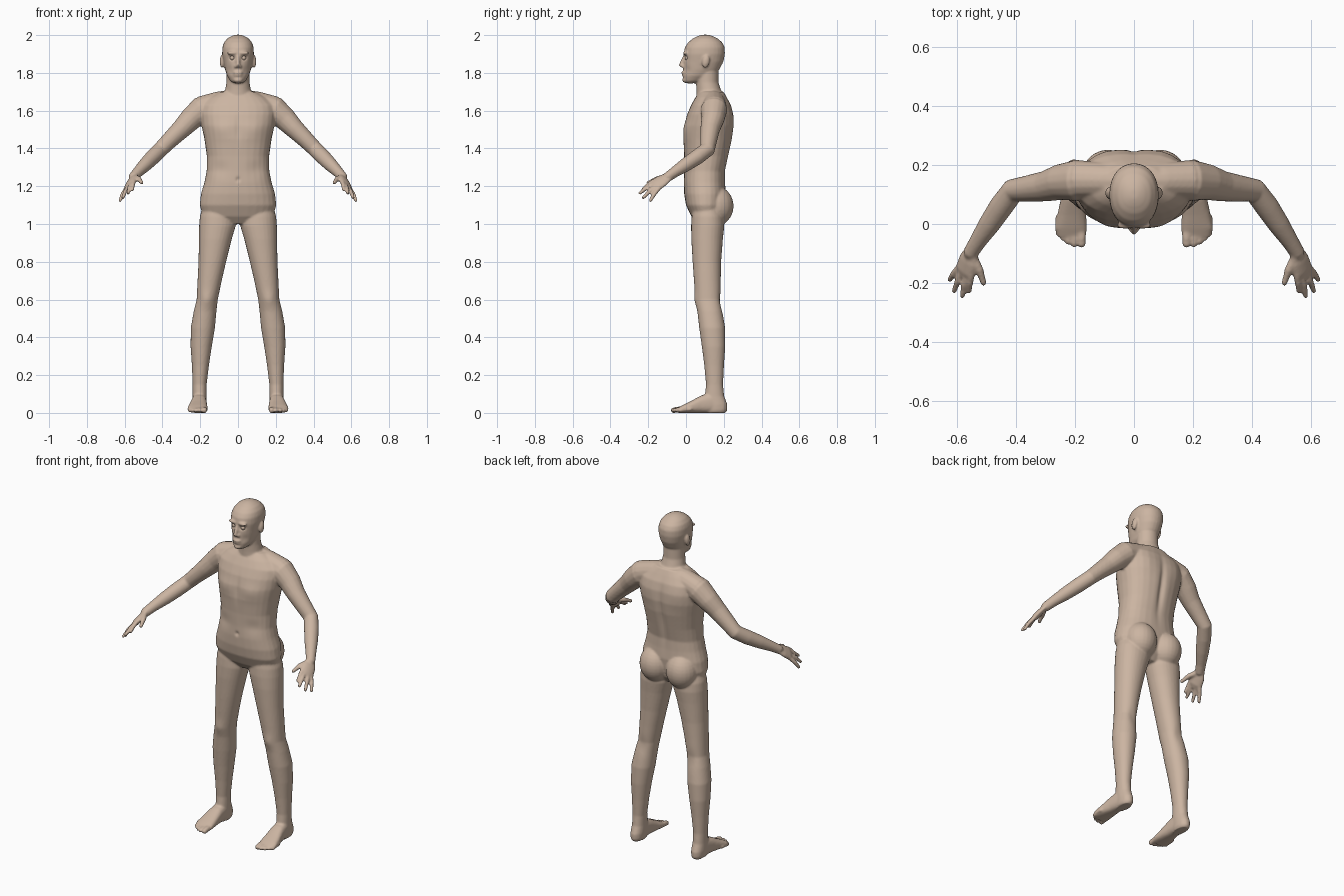
import bpy, bmesh, math
from mathutils import Vector, Matrix

bm = bmesh.new()


def skin(rings):
    """Bridge rings of points into a closed shell."""
    vs = [[bm.verts.new(p) for p in r] for r in rings]
    n = len(vs[0])
    for a, b in zip(vs, vs[1:]):
        for i in range(n):
            bm.faces.new((a[i], a[(i + 1) % n], b[(i + 1) % n], b[i]))
    bm.faces.new(vs[0][::-1])
    bm.faces.new(vs[-1])


def oval(c, u, v, p=2.0, n=28):
    pts = []
    for i in range(n):
        t = 2 * math.pi * i / n
        x, y = math.cos(t), math.sin(t)
        pts.append(c + u * math.copysign(abs(x) ** (2 / p), x) + v * math.copysign(abs(y) ** (2 / p), y))
    return pts


def stack(rows, s=1, p=2.0):
    """Horizontal sections: z, centre x, half width, front y, back y."""
    skin([oval(Vector((s * cx, (f + b) / 2, z)), Vector((w, 0, 0)), Vector((0, (b - f) / 2, 0)), p)
          for z, cx, w, f, b in rows])


def tube(pts, s=1, side=(0, 1, 0), flat=1.0):
    """Round tube along points (x, y, z, radius) with rounded ends."""
    P = [Vector((s * a, b, c)) for a, b, c, r in pts]
    R = [q[3] for q in pts]
    d0, d1 = (P[0] - P[1]).normalized(), (P[-1] - P[-2]).normalized()
    P = [P[0] + d0 * R[0] * .6] + P + [P[-1] + d1 * R[-1] * .6]
    R = [R[0] * .6] + R + [R[-1] * .6]
    rings = []
    for i, c in enumerate(P):
        t = (P[min(i + 1, len(P) - 1)] - P[max(i - 1, 0)]).normalized()
        h = Vector((s * side[0], side[1], side[2]))
        u = (h - t * h.dot(t)).normalized()
        rings.append(oval(c, u * R[i], t.cross(u) * R[i] * flat, n=16))
    skin(rings)


def blob(c, r, s=1, rot=0.0):
    m = Matrix.Translation((s * c[0], c[1], c[2])) @ Matrix.Rotation(rot, 4, 'X') @ Matrix.Diagonal((*r, 1))
    bmesh.ops.create_uvsphere(bm, u_segments=24, v_segments=16, radius=1, matrix=m)


# torso
stack([(1.0, 0, .07, .06, .16), (1.04, 0, .185, .028, .19), (1.1, 0, .203, .0, .205),
       (1.16, 0, .196, -.01, .212), (1.22, 0, .178, -.012, .208), (1.28, 0, .166, -.01, .207),
       (1.36, 0, .165, -.01, .225), (1.45, 0, .178, -.015, .245), (1.52, 0, .193, -.01, .253),
       (1.58, 0, .2, .005, .25), (1.63, 0, .195, .027, .238), (1.67, 0, .15, .05, .217),
       (1.70, 0, .095, .07, .2)], p=2.3)
# neck
stack([(1.62, 0, .1, .05, .21), (1.67, 0, .082, .055, .205), (1.71, 0, .068, .055, .185),
       (1.75, 0, .061, .053, .172), (1.82, 0, .06, .05, .172)])
# head
stack([(1.745, 0, .022, .0, .045), (1.757, 0, .04, -.012, .09), (1.785, 0, .058, -.015, .14),
       (1.82, 0, .069, -.014, .178), (1.86, 0, .077, -.012, .198), (1.9, 0, .084, -.012, .206),
       (1.935, 0, .083, -.006, .205), (1.96, 0, .075, .01, .193), (1.982, 0, .057, .036, .168),
       (1.995, 0, .035, .062, .142), (2.002, 0, .014, .085, .118)], p=2.15)
# nose, lips, chin
tube([(0, -.008, 1.888, .008), (0, -.02, 1.86, .010), (0, -.026, 1.838, .012)])
blob((0, -.014, 1.802), (.026, .011, .007))
blob((0, -.012, 1.788), (.023, .011, .008))
blob((0, -.006, 1.762), (.024, .014, .014))

for s in (1, -1):
    # nostril, brow, ear
    blob((.012, -.014, 1.834), (.009, .012, .008), s)
    blob((.03, -.004, 1.905), (.03, .013, .009), s)
    blob((.085, .105, 1.86), (.012, .02, .034), s, -.2)
    # buttock
    blob((.088, .157, 1.095), (.092, .095, .105), s)
    # trapezius and shoulder
    tube([(0, .145, 1.655, .06), (.1, .148, 1.642, .06), (.19, .15, 1.612, .066)], s)
    # arm
    tube([(.13, .145, 1.62, .06), (.195, .148, 1.605, .07), (.25, .142, 1.555, .061),
          (.30, .128, 1.503, .052), (.36, .12, 1.445, .045), (.41, .113, 1.395, .041),
          (.45, .06, 1.355, .041), (.49, .0, 1.315, .037), (.53, -.06, 1.275, .029),
          (.555, -.1, 1.247, .026)], s)
    # palm
    tube([(.55, -.09, 1.253, .028), (.563, -.125, 1.23, .04), (.572, -.158, 1.208, .043)],
         s, (.66, .39, -.64), .42)
    # fingers: knuckle and tip
    for k, t in (((.55, -.17, 1.228), (.559, -.23, 1.18)), ((.564, -.166, 1.216), (.582, -.246, 1.162)),
                 ((.58, -.158, 1.2), (.61, -.228, 1.138)), ((.594, -.148, 1.184), (.625, -.19, 1.122))):
        tube([(*k, .012), (*((a + b) / 2 + c for a, b, c in zip(k, t, (.002, 0, .004))), .0115), (*t, .009)], s)
    # thumb
    tube([(.551, -.105, 1.25, .017), (.524, -.155, 1.238, .014), (.509, -.203, 1.217, .01)], s)
    # leg
    stack([(1.1, .105, .08, .04, .18), (1.04, .106, .096, .03, .2), (.99, .109, .097, .027, .203),
           (.92, .12, .087, .028, .195), (.8, .136, .073, .035, .186), (.7, .15, .064, .042, .184),
           (.6, .163, .056, .05, .184), (.54, .174, .06, .06, .193), (.45, .186, .064, .07, .207),
           (.35, .195, .056, .084, .208), (.25, .199, .045, .097, .201), (.15, .203, .037, .106, .196),
           (.09, .203, .037, .1, .202), (.045, .203, .038, .1, .219), (.015, .203, .036, .1, .219),
           (0, .203, .03, .1, .21)], s, 2.1)
    # foot: y, centre x, half width, height
    skin([oval(Vector((s * x, y, h / 2)), Vector((w, 0, 0)), Vector((0, 0, h / 2)), 2.6)
          for y, x, w, h in ((.2, .203, .03, .06), (.14, .204, .037, .11), (.08, .207, .042, .092),
                             (.03, .211, .049, .065), (-.015, .214, .054, .043), (-.042, .211, .048, .028))])
    # toes
    for x, y, r in ((.178, -.07, .0155), (.203, -.072, .0115), (.223, -.064, .011),
                    (.241, -.05, .0105), (.257, -.034, .01)):
        tube([(x, y + .06, .02, r), (x, y + .025, .018, r), (x, y, .0125, r * .95)], s)

bmesh.ops.recalc_face_normals(bm, faces=bm.faces)
me = bpy.data.meshes.new("body")
bm.to_mesh(me)
bm.free()
body = bpy.data.objects.new("body", me)
bpy.context.collection.objects.link(body)
bpy.context.view_layer.objects.active = body
body.select_set(True)

# fuse all parts into one skin
rm = body.modifiers.new("fuse", 'REMESH')
rm.mode = 'VOXEL'
rm.voxel_size = .006
sm = body.modifiers.new("soften", 'SMOOTH')
sm.factor = .5
sm.iterations = 4
for name in ("fuse", "soften"):
    bpy.ops.object.modifier_apply(modifier=name)

# sculpted details: centre, radii, push in y
dents = [((.03, -.01, 1.88), (.016, .04, .011), .012),     # eye socket
         ((.045, -.0, 1.815), (.018, .04, .02), .005),     # cheek hollow
         ((0, -.01, 1.235), (.01, .03, .012), .008),       # navel
         ((0, .24, 1.42), (.018, .06, .16), -.014),        # spine groove
         ((0, -.0, 1.5), (.014, .05, .08), .005),          # breastbone
         ((.09, 0, 1.5), (.06, .06, .045), -.007),         # chest muscle
         ((.1, .23, 1.57), (.06, .05, .07), .006),         # shoulder blade
         ((.1, .0, 1.29), (.05, .05, .04), .006),          # waist hollow
         ((.165, .05, .6), (.03, .04, .04), -.006),        # kneecap
         ((.165, .185, .58), (.03, .04, .05), -.006),      # back of knee
         ((.097, .1, 1.86), (.012, .012, .02), 0)]
for v in body.data.vertices:
    c = v.co
    push = 0
    for (x, y, z), (a, b, h), d in dents:
        e = ((abs(c.x) - x) / a) ** 2 + ((c.y - y) / b) ** 2 + ((c.z - z) / h) ** 2
        if e < 8:
            push += d * math.exp(-e)
    c.y += push
    c.z = max(c.z, 0)

skin_mat = bpy.data.materials.new("skin")
skin_mat.diffuse_color = (.6, .46, .36, 1)
body.data.materials.append(skin_mat)
bpy.ops.object.shade_smooth()

# eyes
for s, name in ((1, "eye_left"), (-1, "eye_right")):
    bpy.ops.mesh.primitive_uv_sphere_add(segments=20, ring_count=12, radius=.013,
                                         location=(s * .03, .007, 1.879))
    eye = bpy.context.object
    eye.name = name
    eye.data.materials.append(skin_mat)
    bpy.ops.object.shade_smooth()
